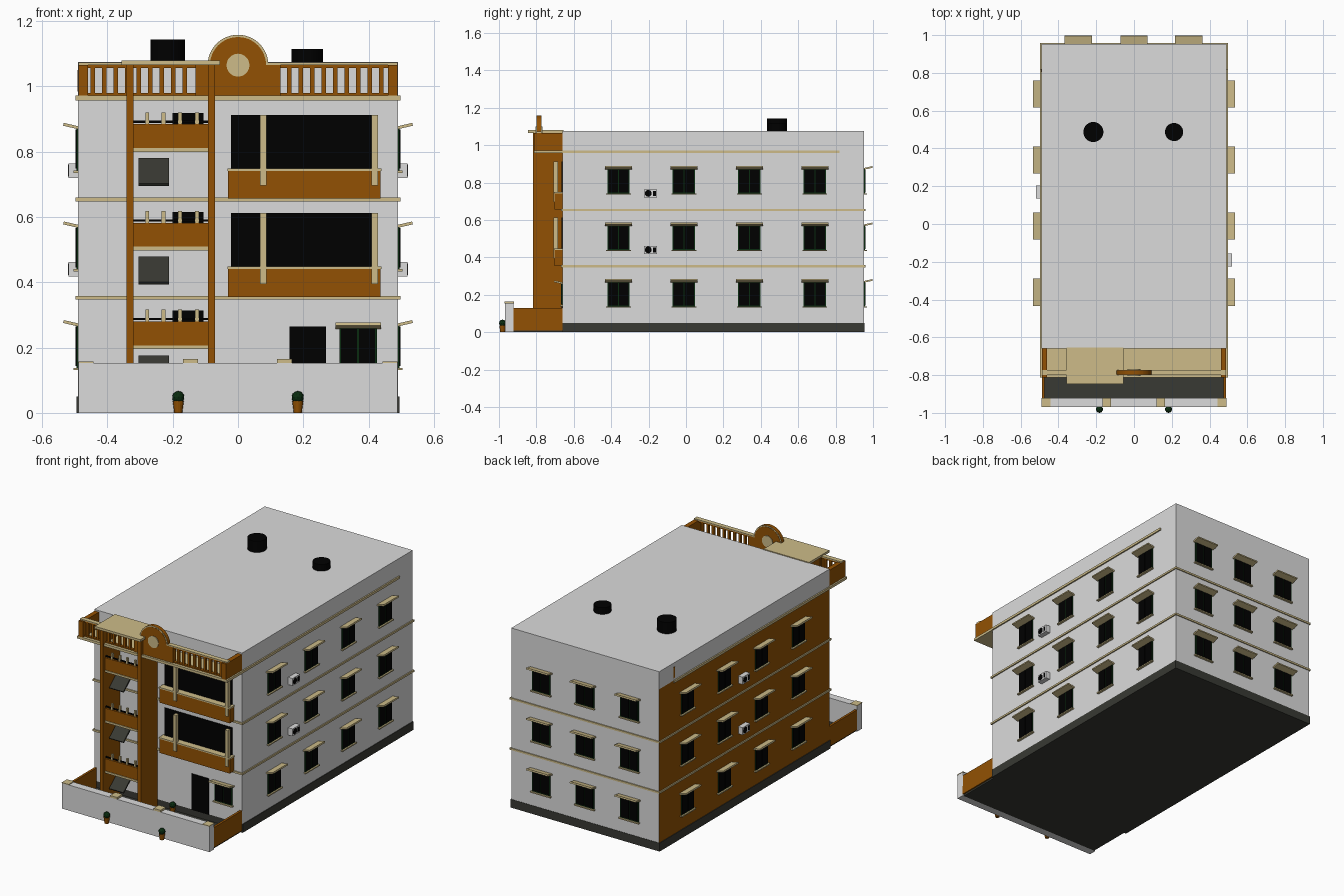
import bpy, bmesh, math
from mathutils import Matrix

cube = bpy.data.objects.get("Cube")
if cube:
    bpy.data.objects.remove(cube, do_unlink=True)


def material(name, *rgb):
    m = bpy.data.materials.new(name)
    m.use_nodes = True
    m.diffuse_color = (*rgb, 1)
    m.node_tree.nodes["Principled BSDF"].inputs["Base Color"].default_value = (*rgb, 1)
    return m


GREY = material("wall_grey", .71, .71, .71)
BROWN = material("brown_paint", .29, .083, .001)
TAN = material("tan_trim", .61, .5, .25)
DARK = material("dark_stone", .04, .041, .033)
BLACK = material("black", 0, 0, 0)
GREEN = material("dark_green", .003, .025, .005)
I = Matrix.Identity(4)


def finish(name, bm, mat):
    mesh = bpy.data.meshes.new(name)
    bm.to_mesh(mesh)
    bm.free()
    mesh.materials.append(mat)
    ob = bpy.data.objects.new(name, mesh)
    bpy.context.collection.objects.link(ob)
    return ob


def part(name, mat, boxes, M=I):
    """One object made of boxes, each x0, x1, y0, y1, z0, z1."""
    bm = bmesh.new()
    for x0, x1, y0, y1, z0, z1 in boxes:
        mid = Matrix.Translation(((x0 + x1) / 2, (y0 + y1) / 2, (z0 + z1) / 2))
        size = Matrix.Diagonal((x1 - x0, y1 - y0, z1 - z0, 1))
        bmesh.ops.create_cube(bm, size=1, matrix=M @ mid @ size)
    return finish(name, bm, mat)


def drum(name, mat, centre, r, depth, M=I, r2=None, sides=32, upright=True):
    bm = bmesh.new()
    turn = I if upright else Matrix.Rotation(math.pi / 2, 4, "X")
    bmesh.ops.create_cone(bm, cap_ends=True, segments=sides, radius1=r,
                          radius2=r if r2 is None else r2, depth=depth,
                          matrix=M @ Matrix.Translation(centre) @ turn)
    return finish(name, bm, mat)


# Wall frames: local x runs along the wall, local -y points out of it
def wall(x, y, degrees):
    return Matrix.Translation((x, y, 0)) @ Matrix.Rotation(math.radians(degrees), 4, "Z")


FRONT, LEFT = wall(0, -.66, 0), wall(.49, 0, 90)
RIGHT, BACK = wall(-.49, 0, -90), wall(0, .953, 180)
FLOORS = (0, .302, .604)

# Main block, with one painted side below the parapet
block = part("main_block", GREY, [(-.49, .49, -.66, .953, .05, .97),
                                  (-.49, .49, -.66, .953, .97, 1.075)])
block.data.materials.append(BROWN)
for f in block.data.polygons:
    if f.normal.x < -.9 and f.center.z < .9:
        f.material_index = 1
part("plinth", DARK, [(-.494, .494, -.66, .955, 0, .05)])
part("yard_floor", DARK, [(-.48, .48, -.93, -.66, 0, .012)])
part("floor_bands", TAN, [(-.497, .497, -.667, .959, z, z + .011) for z in (.347, .648)])
part("roof_band", TAN, [(s - .008, s + .008, -.66, .82, .958, .972) for s in (-.49, .49)])
part("parapet_strip", BROWN, [(-.492, -.488, .806, .82, .985, 1.05)])


# Windows with frame, panes, sill and a tilted awning
def window(M, u, z, w=.12, h=.13):
    M = M @ Matrix.Translation((u, 0, z))
    a, b = w / 2, h / 2
    part("window_frame", GREEN, [(-a, a, -.005, .002, -b, b)], M)
    part("window_panes", BLACK, [(s * a * .48 - a * .43, s * a * .48 + a * .43, -.008, 0,
                                  -b + .006, b - .004) for s in (-1, 1)], M)
    part("window_sill", TAN, [(-a - .006, a + .006, -.014, 0, -b - .007, -b)], M)
    tilt = M @ Matrix.Translation((0, 0, b)) @ Matrix.Rotation(math.radians(-13), 4, "X")
    part("window_awning", TAN, [(-a - .012, a + .012, -.046, 0, -.003, .006)], tilt)


for dz in FLOORS:
    for y in (-.361, -.011, .339, .689):
        window(LEFT, y, .203 + dz)
        window(RIGHT, -y, .203 + dz)
    for x in (-.295, 0, .29):
        window(BACK, -x, .203 + dz)
window(FRONT, .368, .203, .115, .115)
part("front_door", BLACK, [(.158, .27, -.006, 0, .05, .265)], FRONT)


# Air conditioners
def cooler(M, u, z):
    part("cooler_case", GREY, [(u - .035, u + .035, -.029, 0, z - .022, z + .022)], M)
    drum("cooler_fan", BLACK, (u - .012, -.028, z), .018, .004, M, sides=20, upright=False)
    part("cooler_grille", BLACK, [(u + .014, u + .029, -.03, -.02, z - .014, z + .014)], M)


for z in (.44, .742):
    cooler(LEFT, -.19, z)
    cooler(RIGHT, -.17, z)

# Balconies in front of dark openings
for z in (.355, .656):
    part("balcony_opening", BLACK, [(-.022, .425, -.005, 0, z + .08, z + .257)], FRONT)
    part("balcony_wall", BROWN, [(-.03, .437, -.042, 0, z, z + .085)], FRONT)
    part("balcony_rail", TAN, [(-.032, .439, -.045, 0, z + .085, z + .093)], FRONT)
    part("balcony_posts", TAN, [(x, x + .02, -.049, -.025, z + .04, z + .257)
                                for x in (.067, .409)], FRONT)

# Stair tower: side fins, landings, rails, openings and sloping flights
part("tower_fins", BROWN, [(x, x + .022, -.819, -.66, .01, 1.066) for x in (-.342, -.092)])
part("tower_roof", TAN, [(-.357, -.055, -.846, -.655, 1.066, 1.08)])
for dz in FLOORS:
    part("landing_wall", BROWN, [(-.32, -.092, -.8, -.785, .205 + dz, .28 + dz)])
    part("landing_floor", TAN, [(-.32, -.092, -.803, -.66, .195 + dz, .207 + dz)])
    part("landing_rail", BLACK, [(-.32, -.092, -.796, -.789, .284 + dz, .291 + dz)])
    part("landing_posts", TAN, [(x - .006, x + .006, -.798, -.787, .28 + dz, .316 + dz)
                                for x in (-.278, -.228, -.178, -.125)])
    part("landing_opening", BLACK, [(-.2, -.106, -.006, 0, .207 + dz, .314 + dz)], FRONT)
    M = Matrix.Translation((-.258, -.735, .134 + dz)) @ Matrix.Rotation(math.radians(40), 4, "X")
    part("stair_flight", DARK, [(-.047, .047, -.06, .06, -.005, .005)], M)

# Roof terrace edge with balusters
part("terrace_slab", TAN, [(-.497, .497, -.812, -.655, .957, .972)])
part("terrace_ends", BROWN, [(s * .474 - .014, s * .474 + .014, -.812, -.66, .972, 1.066)
                             for s in (-1, 1)])
part("terrace_panel", BROWN, [(-.13, .13, -.8, -.772, .972, 1.066)])
bars = [-.445 + .0352 * i for i in range(9)] + [.157 + .0352 * i for i in range(9)]
part("balusters", BROWN, [(x - .007, x + .007, -.793, -.779, .972, 1.06) for x in bars])
part("baluster_rails", BROWN, [(-.488, .488, -.795, -.777, 1.056, 1.066),
                               (-.488, .488, -.795, -.777, .972, .979)])
part("terrace_coping", TAN, [(-.488, -.09, -.8, -.772, 1.066, 1.073),
                             (.09, .488, -.8, -.772, 1.066, 1.073)])

# Round crest with a thin rim on both faces
for name, mat, r, depth in (("crest_body", BROWN, .093, .022), ("crest_rim", TAN, .0925, .025),
                            ("crest_disc", BROWN, .086, .028),
                            ("crest_medallion", TAN, .035, .036)):
    drum(name, mat, (0, -.786, 1.065), r, depth, sides=48, upright=False)

# Roof tanks
drum("large_tank", BLACK, (-.215, .487, 1.108), .053, .07)
drum("small_tank", BLACK, (.212, .487, 1.095), .048, .04)

# Yard walls and gate posts
part("yard_front_wall", GREY, [(-.488, .488, -.968, -.922, 0, .153)])
part("yard_side_walls", BROWN, [(s * .481 - .007, s * .481 + .007, -.925, -.66, .01, .13)
                                for s in (-1, 1)])
part("post_caps", TAN, [(x - .023, x + .023, -.97, -.92, .153, .165) for x in (-.145, .142)])
part("corner_caps", TAN, [(s * .466 - .023, s * .466 + .023, -.97, -.92, .153, .157)
                          for s in (-1, 1)])

# Potted plants
for x, y, z in ((-.183, -.981, 0), (.183, -.981, 0), (.05, -.69, .012)):
    drum("plant_pot", BROWN, (x, y, z + .018), .012, .036, r2=.017, sides=16)
    bm = bmesh.new()
    bmesh.ops.create_icosphere(bm, subdivisions=2, radius=.019,
                               matrix=Matrix.Translation((x, y, z + .048)))
    finish("plant_leaves", bm, GREEN)
